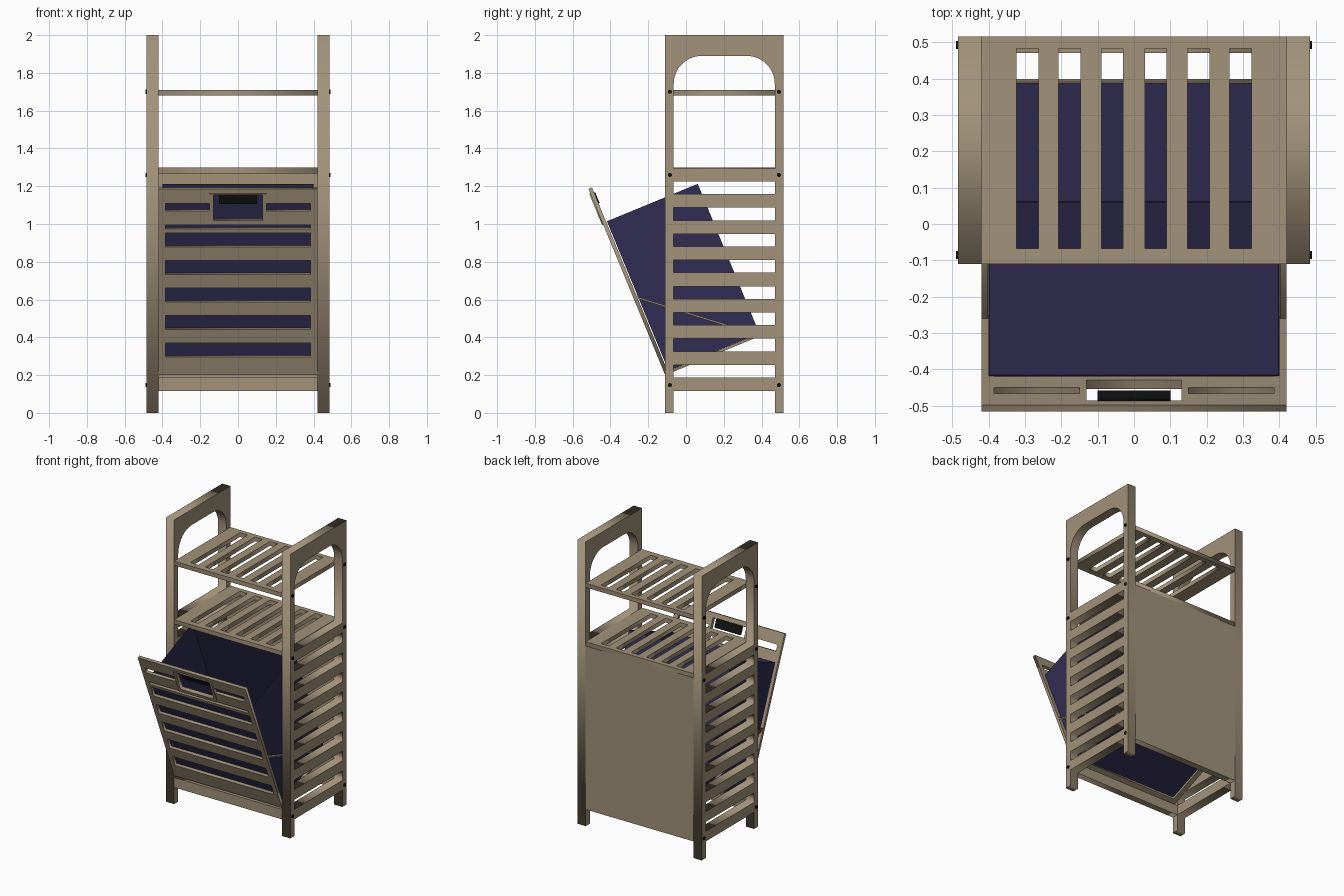
import bpy, bmesh, math
from mathutils import Matrix

if "Cube" in bpy.data.objects:
    bpy.data.objects.remove(bpy.data.objects["Cube"])


def material(name, rgb):
    m = bpy.data.materials.new(name)
    m.diffuse_color = (*rgb, 1)
    m.use_nodes = True
    m.node_tree.nodes["Principled BSDF"].inputs["Base Color"].default_value = m.diffuse_color
    return m


WOOD = material("wood", (0.36, 0.29, 0.195))
CLOTH = material("navy_fabric", (0.03, 0.027, 0.085))
BLACK = material("black", (0.006, 0.006, 0.006))
AXES = {'x': (2, 0, 1), 'y': (0, 2, 1), 'z': (0, 1, 2)}


def rect(a0, a1, b0, b1):
    return [(a0, b0), (a1, b0), (a1, b1), (a0, b1)]


def finish(bm, name, mat, matrix=Matrix()):
    bmesh.ops.remove_doubles(bm, verts=bm.verts, dist=1e-5)
    bm.transform(matrix)
    bmesh.ops.recalc_face_normals(bm, faces=bm.faces)
    me = bpy.data.meshes.new(name)
    bm.to_mesh(me)
    bm.free()
    me.materials.append(mat)
    ob = bpy.data.objects.new(name, me)
    bpy.context.collection.objects.link(ob)
    return ob


def plate(name, loops, t0, t1, axis, mat=WOOD, matrix=Matrix()):
    """Flat board: first loop is the outline, the rest are holes; t0..t1 along axis."""
    cu = bpy.data.curves.new(name + "_profile", 'CURVE')
    cu.dimensions, cu.fill_mode, cu.extrude = '2D', 'BOTH', (t1 - t0) / 2
    for pts in loops:
        sp = cu.splines.new('POLY')
        sp.points.add(len(pts) - 1)
        for p, (a, b) in zip(sp.points, pts):
            p.co = (a, b, 0, 1)
        sp.use_cyclic_u = True
    tmp = bpy.data.objects.new("profile", cu)
    bpy.context.collection.objects.link(tmp)
    dg = bpy.context.evaluated_depsgraph_get()
    me = bpy.data.meshes.new_from_object(tmp.evaluated_get(dg))
    bm = bmesh.new()
    bm.from_mesh(me)
    bpy.data.objects.remove(tmp)
    bpy.data.meshes.remove(me)
    i = AXES[axis]
    for v in bm.verts:
        c = (v.co.x, v.co.y, v.co.z + (t0 + t1) / 2)
        out = [c[0], c[1], c[2]]
        out = [c[i[0]], c[i[1]], c[i[2]]]
        v.co = out
    return finish(bm, name, mat, matrix)


# Side frames: legs, slats and an arched handle opening
Y0, Y1, YA, YB = -0.11, 0.516, -0.065, 0.47
R = 0.148
outline = [(Y0, 0), (YA, 0), (YA, 0.117), (YB, 0.117), (YB, 0), (Y1, 0), (Y1, 2), (Y0, 2)]
arch = [(YA, 1.295), (YB, 1.295)]
for cy, start in ((YB - R, 0), (YA + R, 90)):
    for k in range(13):
        a = math.radians(start + k * 7.5)
        arch.append((cy + R * math.cos(a), 1.89 - R + R * math.sin(a)))
gaps = [rect(YA, YB, 0.187 + 0.1388 * k, 0.187 + 0.1388 * k + 0.067) for k in range(8)]
for side, t in (("left", (-0.484, -0.42)), ("right", (0.42, 0.484))):
    plate(side + "_side_frame", [outline, arch] + gaps, *t, 'x')

# Slotted shelves
slots = [rect(s * c - 0.03, s * c + 0.03, -0.067, 0.483)
         for c in (0.06, 0.177, 0.293) for s in (-1, 1)]
for name, z in (("lower_shelf", 1.268), ("upper_shelf", 1.68)):
    # the lower shelf covers the top of the back panel
    plate(name, [rect(-0.42, 0.42, Y0, Y1)] + slots, z, z + 0.03, 'z')

# Back panel and front bottom rail
plate("back_panel", [rect(-0.42, 0.42, 0.117, 1.268)], YB, Y1, 'y')
plate("front_rail", [rect(-0.42, 0.42, 0.117, 0.187)], Y0, YA, 'y')

# Screw heads
for s in (-1, 1):
    for y in (-0.085, 0.492):
        for z in (0.147, 1.26, 1.70):
            bm = bmesh.new()
            bmesh.ops.create_cone(bm, cap_ends=True, segments=16, radius1=0.011,
                                  radius2=0.011, depth=0.012)
            finish(bm, "screw_head", BLACK, Matrix.Translation((s * 0.484, y, z))
                   @ Matrix.Rotation(math.pi / 2, 4, 'Y'))

# Tilted bin: local y points inward, local z runs up the door
TILT = Matrix.Translation((0, Y0, 0.2)) @ Matrix.Rotation(math.radians(22.4), 4, 'X')
hole = rect(-0.13, 0.13, 0.887, 1.033)
door_slots = [rect(-0.385, 0.385, 0.105 + 0.157 * k, 0.105 + 0.157 * k + 0.08) for k in range(5)]
door_slots += [rect(-0.385, 0.385, 0.838, 0.859)]
door_slots += [rect(-0.385, -0.15, 0.941, 0.984), rect(0.15, 0.385, 0.941, 0.984)]
plate("tilting_door", [rect(-0.42, 0.42, 0, 1.066), hole] + door_slots, 0, 0.02, 'y', matrix=TILT)
plate("handle_frame", [rect(-0.15, 0.15, 0.862, 1.04), hole], -0.006, 0.018, 'y', matrix=TILT)
plate("handle_grip", [rect(-0.10, 0.10, 0.975, 1.036)], 0.012, 0.026, 'y', BLACK, TILT)
plate("bin_base_frame", [rect(-0.42, 0.42, 0.02, 0.55), rect(-0.385, 0.385, 0.055, 0.515)],
      0, 0.015, 'z', matrix=TILT)

# Diagonal braces between door and base
for side, s in (("left", -1), ("right", 1)):
    brace = [(0.02, 0.43), (0.02, 0.442), (0.535, 0.015), (0.52, 0.015)]
    plate(side + "_brace", [brace], min(s * 0.402, s * 0.42), max(s * 0.402, s * 0.42), 'x', matrix=TILT)

# Open-topped fabric bag
bm = bmesh.new()
bmesh.ops.create_cube(bm, size=1)
bmesh.ops.delete(bm, geom=[f for f in bm.faces if f.normal.z > 0.5], context='FACES')
bag = finish(bm, "laundry_bag", CLOTH, TILT @ Matrix.Translation((0, 0.285, 0.443))
             @ Matrix.Diagonal((0.80, 0.52, 0.855, 1)))
wall = bag.modifiers.new("wall", 'SOLIDIFY')
wall.thickness = 0.005
